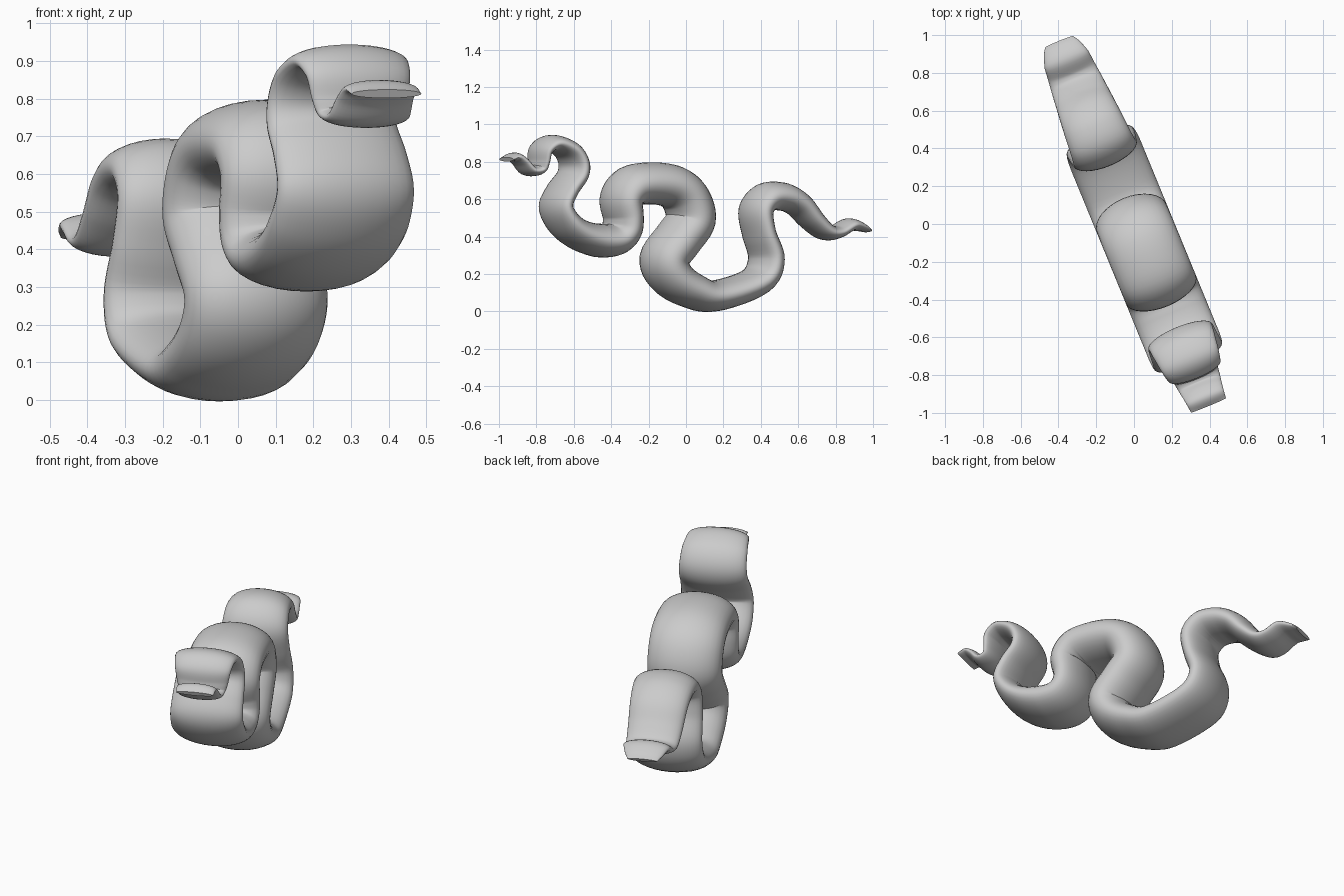
import bpy, bmesh, math
from mathutils import Vector

if "Cube" in bpy.data.objects:
    bpy.data.objects.remove(bpy.data.objects["Cube"])

# Body path from tail to head, seen from the side: y, z
PATH = [
    (.965, .432), (.93, .45), (.87, .463), (.80, .425), (.74, .428), (.67, .49),
    (.60, .57), (.52, .612), (.43, .61), (.375, .54), (.39, .42), (.43, .28),
    (.37, .16), (.15, .083), (.02, .115), (-.08, .185), (-.115, .28), (-.04, .39),
    (.025, .49), (.0, .60), (-.07, .665), (-.18, .685), (-.29, .67), (-.345, .60),
    (-.335, .50), (-.345, .43), (-.39, .385), (-.47, .38), (-.57, .41), (-.65, .47),
    (-.695, .56), (-.66, .65), (-.605, .73), (-.60, .80), (-.64, .865), (-.72, .90),
    (-.775, .865), (-.787, .80), (-.80, .76), (-.845, .755), (-.885, .80),
    (-.92, .825), (-.96, .813)]
# Half width and half thickness, keyed by path point number
WIDTH = {0: .08, 2: .125, 12: .2, 29: .2, 34: .175, 38: .125, 40: .11, 42: .10}
THICK = {0: .01, 2: .035, 3: .035, 7: .075, 8: .078, 10: .065, 13: .083, 16: .12,
         18: .12, 22: .11, 24: .085, 27: .09, 30: .06, 34: .05, 37: .032, 41: .025, 42: .012}
ALONG = Vector((-.38, .925, 0))
ACROSS = Vector((.925, .38, 0))
SIDES, STEPS = 32, 6


def keyed(keys, u):
    """Straight-line value between the nearest two keys."""
    a = max(k for k in keys if k <= u)
    b = min(k for k in keys if k >= u)
    return keys[a] if a == b else keys[a] + (keys[b] - keys[a]) * (u - a) / (b - a)


def spline(pts, steps):
    """Smooth curve through the points."""
    p = [Vector(q) for q in pts]
    p = [2 * p[0] - p[1]] + p + [2 * p[-1] - p[-2]]
    out = []
    for i in range(1, len(p) - 2):
        a, b, c, d = p[i - 1:i + 3]
        for k in range(steps):
            t = k / steps
            out.append(.5 * (2 * b + (c - a) * t + (2 * a - 5 * b + 4 * c - d) * t * t
                             + (3 * b - a - 3 * c + d) * t ** 3))
    return out + [p[-2]]


# Wavy body: oval sections lofted along the path
rows = spline(PATH, STEPS)
bm = bmesh.new()
rings = []
for i, (y, z) in enumerate(rows):
    p0, p1 = rows[max(i - 1, 0)], rows[min(i + 1, len(rows) - 1)]
    tan = Vector(((p1[0] - p0[0]) / .925, p1[1] - p0[1])).normalized()
    up = ALONG * -tan.y + Vector((0, 0, tan.x))
    centre = ALONG * (y / .925) + Vector((0, 0, z))
    wide, thick = keyed(WIDTH, i / STEPS), keyed(THICK, i / STEPS)
    rings.append([bm.verts.new(centre + ACROSS * wide * math.cos(t) + up * thick * math.sin(t))
                  for t in (2 * math.pi * k / SIDES for k in range(SIDES))])
for r, s in zip(rings, rings[1:]):
    for k in range(SIDES):
        n = (k + 1) % SIDES
        bm.faces.new((r[k], r[n], s[n], s[k]))
bm.faces.new(rings[0])
bm.faces.new(rings[-1])
bmesh.ops.recalc_face_normals(bm, faces=bm.faces)
mesh = bpy.data.meshes.new("snake_body")
bm.to_mesh(mesh)
bm.free()
body = bpy.data.objects.new("snake_body", mesh)
bpy.context.collection.objects.link(body)

grey = bpy.data.materials.new("plain grey")
grey.diffuse_color = (.6, .6, .6, 1)
grey.use_nodes = True
grey.node_tree.nodes["Principled BSDF"].inputs["Base Color"].default_value = grey.diffuse_color
mesh.materials.append(grey)
bpy.context.view_layer.objects.active = body
body.select_set(True)
bpy.ops.object.shade_smooth_by_angle(angle=math.radians(50))
